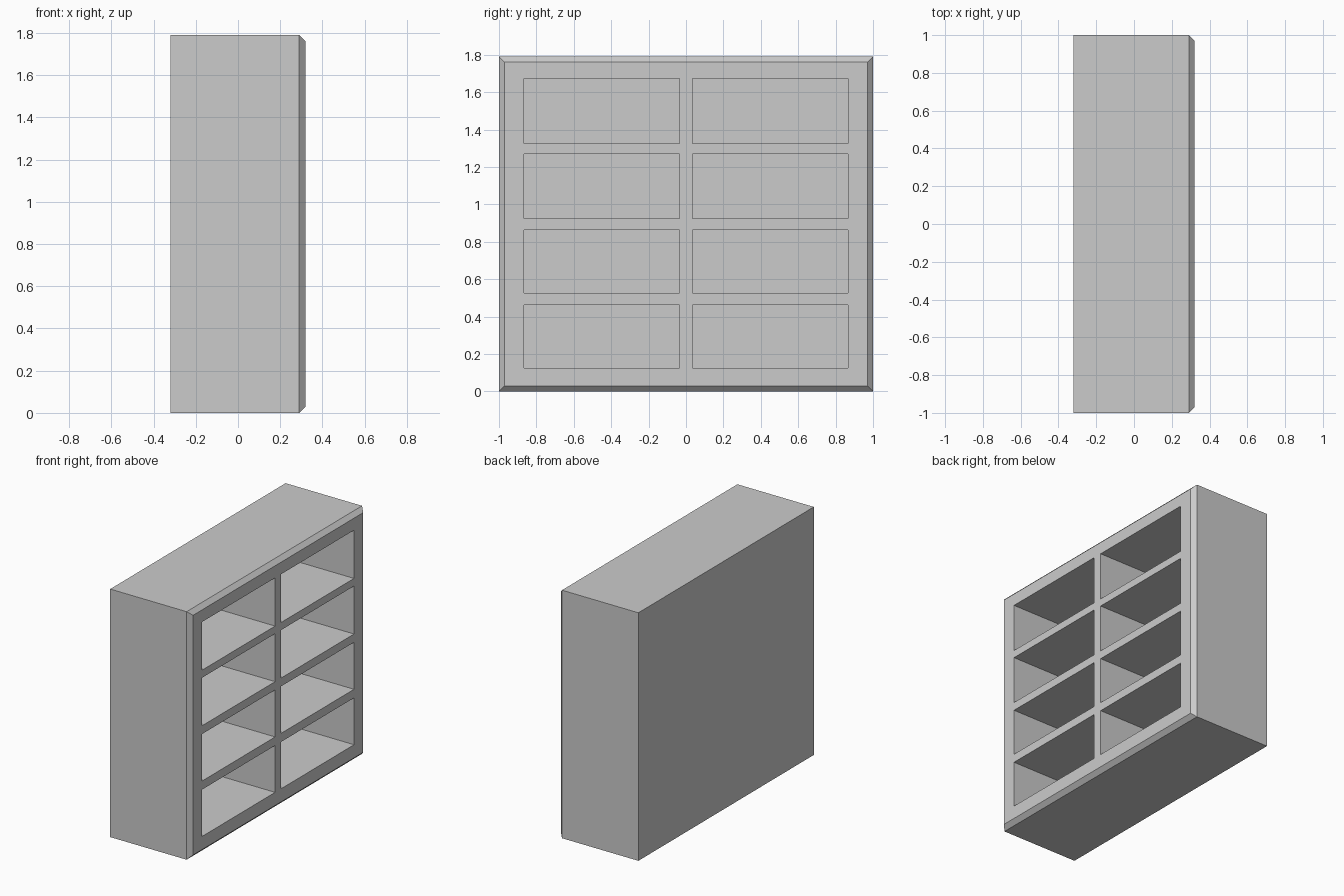
import bpy, bmesh

if "Cube" in bpy.data.objects:
    bpy.data.objects.remove(bpy.data.objects["Cube"])

HX, HY, H = 0.32, 1.0, 1.79      # half depth, half width, height
BEV = 0.03                       # bevel around the front
BACK = -0.26                     # inner face of the back panel
ys = [-HY + BEV, -0.866, -0.034, 0.034, 0.866, HY - BEV]
zs = [BEV, 0.125, 0.463, 0.525, 0.864, 0.924, 1.27, 1.325, 1.673, H - BEV]

bm = bmesh.new()

# Front frame: a grid of faces, the odd cells being the compartments
grid = [[bm.verts.new((HX, y, z)) for z in zs] for y in ys]
cells = []
for i in range(len(ys) - 1):
    for j in range(len(zs) - 1):
        f = bm.faces.new((grid[i][j], grid[i + 1][j],
                          grid[i + 1][j + 1], grid[i][j + 1]))
        if i % 2 and j % 2:
            cells.append(f)


def extrude_rim(edges):
    """Extrude the open boundary, returning new edges and vertices."""
    geom = bmesh.ops.extrude_edge_only(bm, edges=edges)["geom"]
    return ([e for e in geom if isinstance(e, bmesh.types.BMEdge) and e.is_boundary],
            [v for v in geom if isinstance(v, bmesh.types.BMVert)])


# Bevelled front edge: push the outline outwards and back
rim, verts = extrude_rim([e for e in bm.edges if e.is_boundary])
for v in verts:
    v.co.x = HX - BEV
    if abs(v.co.y) > HY - BEV - 1e-4:
        v.co.y = HY if v.co.y > 0 else -HY
    if v.co.z < BEV + 1e-4:
        v.co.z = 0
    elif v.co.z > H - BEV - 1e-4:
        v.co.z = H

# Outer sides and closed back
rim, verts = extrude_rim(rim)
for v in verts:
    v.co.x = -HX
bmesh.ops.contextual_create(bm, geom=rim)

# Compartments: push each cell in to the back panel
for f in bmesh.ops.extrude_discrete_faces(bm, faces=cells)["faces"]:
    for v in f.verts:
        v.co.x = BACK

# Remove the coplanar grid lines
bmesh.ops.recalc_face_normals(bm, faces=bm.faces[:])
bmesh.ops.dissolve_limit(bm, angle_limit=0.01, verts=bm.verts[:], edges=bm.edges[:])

mesh = bpy.data.meshes.new("shelf_cabinet")
bm.to_mesh(mesh)
bm.free()
bpy.context.collection.objects.link(bpy.data.objects.new("shelf_cabinet", mesh))
